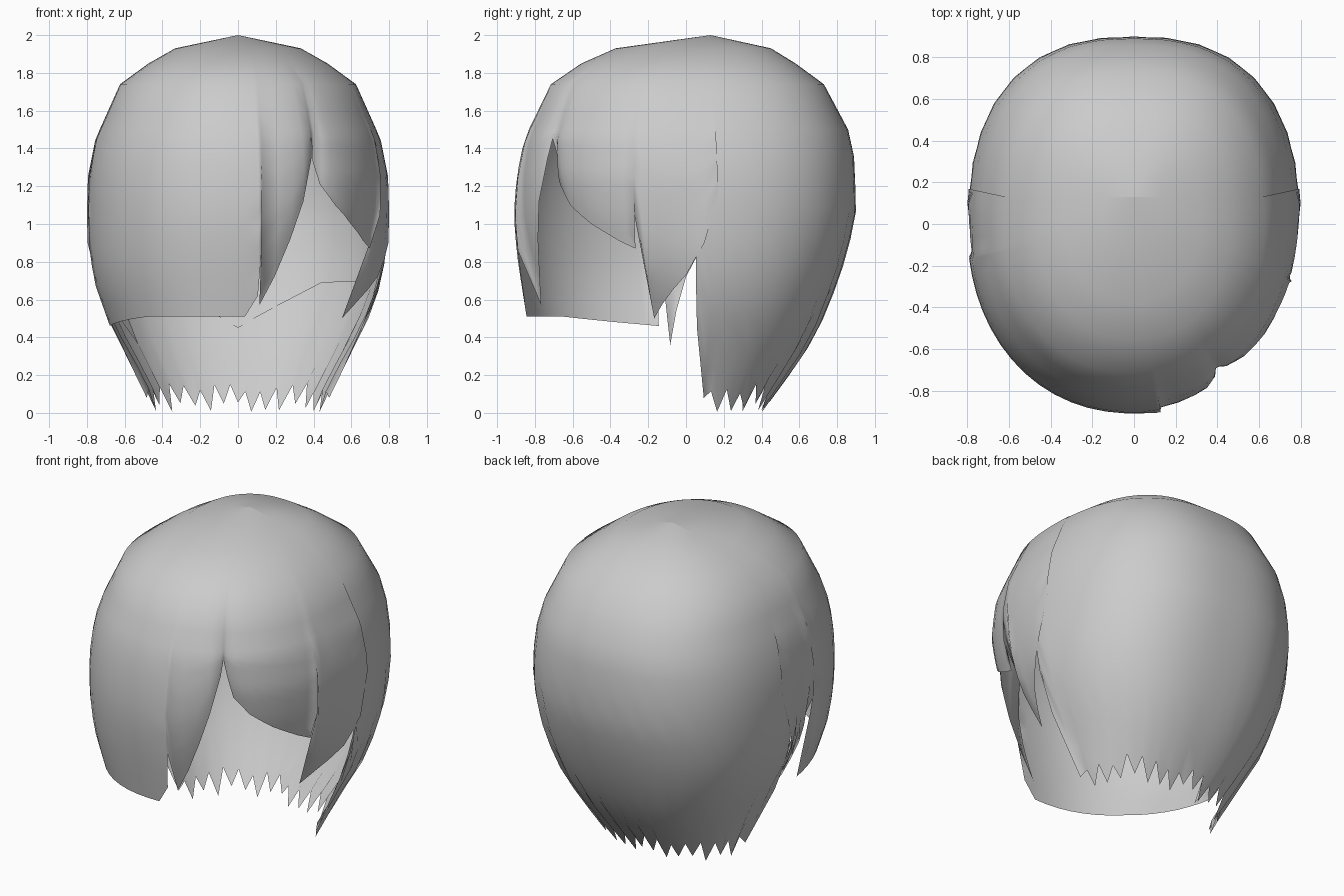
import bpy, bmesh, math, random
from math import sin, cos, radians

random.seed(4)
old = bpy.data.objects.get("Cube")
if old:
    bpy.data.objects.remove(old, do_unlink=True)

mat = bpy.data.materials.new("hair_grey")
mat.use_nodes = True
grey = (0.6, 0.6, 0.6, 1)
mat.diffuse_color = grey
mat.node_tree.nodes["Principled BSDF"].inputs["Base Color"].default_value = grey

# Head profile: height, half width, front depth, back depth, centre y
PROFILE = [
    (2.0, 0, 0, 0, .13), (1.93, .33, .42, .40, .05), (1.85, .47, .57, .56, .02),
    (1.74, .62, .71, .73, 0), (1.45, .75, .85, .885, 0), (1.25, .79, .89, .895, 0),
    (1.05, .795, .905, .9, 0), (.85, .79, .89, .855, 0), (.68, .76, .865, .8, 0),
    (.46, .68, .83, .71, 0), (.3, .59, .8, .62, 0), (.15, .52, .77, .51, 0),
    (0, .45, .75, .4, 0)]
# Ring heights shared by every column, so neighbouring strands line up
CROWN_RINGS = [1.97, 1.93, 1.85, 1.74, 1.6, 1.5]


def mix(p, q, t):
    return [a + (b - a) * t for a, b in zip(p, q)]


def surface(angle, z, scale, tuck):
    """Point on the head at an angle from the front, turning towards +x."""
    for hi, lo in zip(PROFILE, PROFILE[1:]):
        if z >= lo[0]:
            break
    _, w, front, back, cy = mix(hi, lo, (hi[0] - z) / (hi[0] - lo[0]))
    s, c = sin(radians(angle)), -cos(radians(angle))
    depth, n = (front, 2.15) if c < 0 else (back, 2.45)
    r = (abs(s / w) ** n + abs(c / depth) ** n) ** (-1 / n)
    r = r * scale - tuck
    return (r * s, cy + r * c, z)


def lock(name, edge, scale, rows=10, step=6):
    """Shell from crown to a lower edge given as (angle, height, inward tuck)."""
    cols = [edge[0]]
    for p, q in zip(edge, edge[1:]):
        k = max(1, math.ceil(abs(q[0] - p[0]) / step))
        cols += [mix(p, q, i / k) for i in range(1, k + 1)]
    bm = bmesh.new()
    crown = bm.verts.new((0, .13, 1 + scale if scale < 1 else 2))
    grid = []
    for angle, low, tuck in cols:
        start = CROWN_RINGS[-1]
        heights = CROWN_RINGS + [start + (low - start) * i / rows for i in range(1, rows + 1)]
        grid.append([bm.verts.new(surface(angle, z, scale, tuck * ((2 - z) / (2 - low)) ** 3))
                     for z in heights])
    for a, b in zip(grid, grid[1:]):
        bm.faces.new((crown, a[0], b[0]))
        for i in range(len(a) - 1):
            bm.faces.new((a[i], a[i + 1], b[i + 1], b[i]))
    me = bpy.data.meshes.new(name)
    bm.to_mesh(me)
    bm.free()
    me.materials.append(mat)
    ob = bpy.data.objects.new(name, me)
    bpy.context.collection.objects.link(ob)
    for f in me.polygons:
        f.use_smooth = True


# Swept fringe with a side strand at each end and an open parting
fringe = [
    (-102, 1.15, 0), (-97, .9, 0), (-90, .72, .03), (-81, .36, .1), (-79, 1.0, 0),
    (-78, .46, 0), (-60, .48, 0), (-36, .51, 0), (2.5, .51, 0), (7, .62, 0),
    (8, .86, 0), (8.4, .57, .08), (14, .72, .08), (19.5, .92, .07), (24, 1.12, .05),
    (28, 1.35, .04), (29, 1.45, .04), (30.5, 1.33, .09), (33, 1.21, .09),
    (40, 1.1, .08), (50, 1.0, .08), (62, .91, .08), (69, .87, .07), (70, 1.05, .02),
    (73, .5, .14), (90, .73, .03), (97, .9, 0), (102, 1.15, 0)]
lock("fringe", fringe, 1.008)

# Back hair with a jagged hem
hem = [(94, .7, .01), (95, .45, .01), (101, .08, 0)]
for i in range(1, 32):
    if i % 2:
        hem.append((101 + i * 158 / 32, random.uniform(.1, .16), .03))
    else:
        hem.append((101 + i * 158 / 32, random.uniform(0, .06), 0))
hem += [(360 - a, z, t) for a, z, t in reversed(hem[:3])]
lock("back_hair", hem, 1)

# Inner lining behind the head
half = [(100, .82, 0), (113, .7, 0), (147, .69, 0)]
lining = half + [(180, .45, 0)] + [(360 - a, z, t) for a, z, t in reversed(half)]
lock("inner_lining", lining, .975, step=10)
